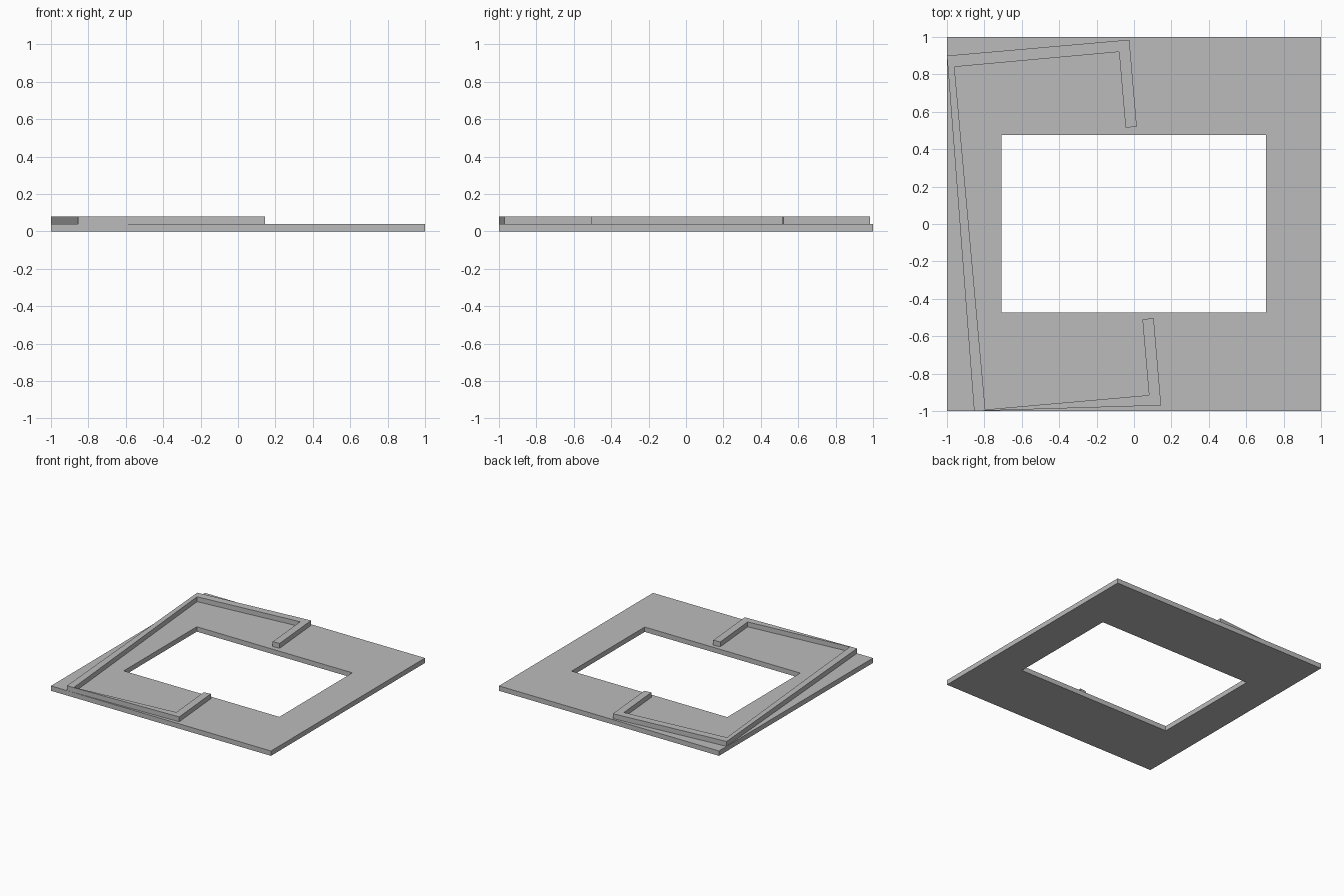
import bpy
import bmesh

cube = bpy.data.objects.get("Cube")
if cube:
    bpy.data.objects.remove(cube, do_unlink=True)

# Single flat grey
grey = bpy.data.materials.new("plain_grey")
grey.use_nodes = True
colour = (0.5, 0.5, 0.5, 1)
grey.diffuse_color = colour
grey.node_tree.nodes["Principled BSDF"].inputs["Base Color"].default_value = colour


def extruded(name, z, height, loops):
    """Extrude a flat outline, or the frame between two loops, upwards."""
    bm = bmesh.new()
    rings = [[bm.verts.new((x, y, z)) for x, y in loop] for loop in loops]
    if len(rings) == 1:
        bm.faces.new(rings[0])
    else:
        outer, inner = rings
        n = len(outer)
        for i in range(n):
            j = (i + 1) % n
            bm.faces.new((outer[i], outer[j], inner[j], inner[i]))
    top = bmesh.ops.extrude_face_region(bm, geom=bm.faces[:])["geom"]
    moved = [v for v in top if isinstance(v, bmesh.types.BMVert)]
    bmesh.ops.translate(bm, verts=moved, vec=(0, 0, height))
    bmesh.ops.recalc_face_normals(bm, faces=bm.faces[:])
    mesh = bpy.data.meshes.new(name)
    bm.to_mesh(mesh)
    bm.free()
    mesh.materials.append(grey)
    obj = bpy.data.objects.new(name, mesh)
    bpy.context.collection.objects.link(obj)
    return obj


def rectangle(x0, x1, y0, y1):
    return [(x0, y0), (x1, y0), (x1, y1), (x0, y1)]


# Square plate with a rectangular opening
extruded("base_frame", 0, 0.04,
         [rectangle(-1, 1, -1, 1), rectangle(-0.708, 0.706, -0.472, 0.476)])

# Tilted bracket-shaped rail lying on the plate
outer_edge = [(0.015, 0.52), (-0.025, 0.985), (-1, 0.9),
              (-0.855, -1), (0.145, -0.97), (0.105, -0.503)]
inner_edge = [(0.045, -0.51), (0.08, -0.915), (-0.795, -0.992),
              (-0.96, 0.84), (-0.08, 0.92), (-0.045, 0.515)]
extruded("raised_rail", 0.04, 0.04, [outer_edge + inner_edge])
